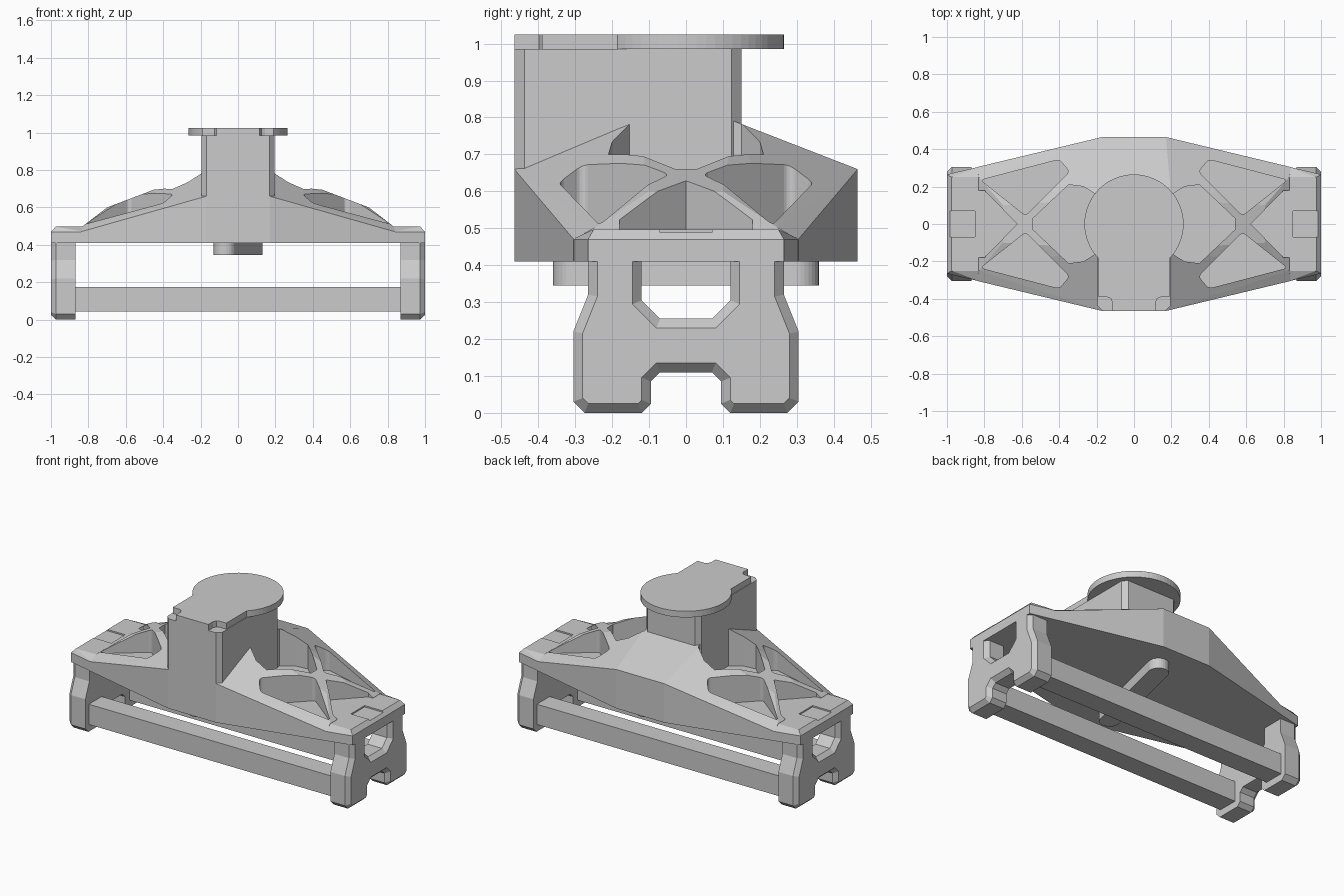
import bpy, bmesh, math
from mathutils import Matrix, Vector

if "Cube" in bpy.data.objects:
    bpy.data.objects.remove(bpy.data.objects["Cube"])


def to_object(name, bm):
    bmesh.ops.recalc_face_normals(bm, faces=bm.faces)
    me = bpy.data.meshes.new(name)
    bm.to_mesh(me)
    bm.free()
    ob = bpy.data.objects.new(name, me)
    bpy.context.collection.objects.link(ob)
    return ob


def prism_bm(pts, z0, z1, rounding=0.0):
    """Extrude an xy outline from z0 to z1, optionally rounding upright edges."""
    bm = bmesh.new()
    f = bm.faces.new([bm.verts.new((x, y, z0)) for x, y in pts])
    r = bmesh.ops.extrude_face_region(bm, geom=[f])
    for v in r["geom"]:
        if isinstance(v, bmesh.types.BMVert):
            v.co.z = z1
    if rounding:
        up = [e for e in bm.edges if abs(e.verts[0].co.z - e.verts[1].co.z) > 1e-4]
        bmesh.ops.bevel(bm, geom=up, offset=rounding, segments=4, profile=0.5, affect='EDGES')
    bmesh.ops.recalc_face_normals(bm, faces=bm.faces)
    return bm


def prism(name, pts, z0, z1, rounding=0.0):
    return to_object(name, prism_bm(pts, z0, z1, rounding))


def hull(name, pts):
    bm = bmesh.new()
    for p in pts:
        bm.verts.new(p)
    bmesh.ops.convex_hull(bm, input=bm.verts)
    bmesh.ops.dissolve_limit(bm, angle_limit=0.01, verts=bm.verts, edges=bm.edges)
    return to_object(name, bm)


def cut(ob, cutter):
    m = ob.modifiers.new("cut", 'BOOLEAN')
    m.operation, m.solver, m.object = 'DIFFERENCE', 'EXACT', cutter
    bpy.context.view_layer.objects.active = ob
    bpy.ops.object.modifier_apply(modifier=m.name)
    bpy.data.objects.remove(cutter, do_unlink=True)


def mirrored(pts, sx, sy):
    return [(x * sx, y * sy) for x, y in pts]


def box(x0, x1, y0, y1):
    return [(x0, y0), (x1, y0), (x1, y1), (x0, y1)]


# Main housing: faceted convex shell
corner = [(0.17, 0.465, 0.41), (0.17, 0.465, 0.66), (0.84, 0.304, 0.41),
          (0.84, 0.304, 0.47), (0.83, 0.25, 0.5), (0.2, 0.13, 0.79), (0.7, 0.1, 0.6)]
housing = hull("housing", [(x * sx, y * sy, z) for x, y, z in corner
                           for sx in (1, -1) for sy in (1, -1)])

# Roof pockets that leave X-shaped ribs
side_pocket = [(0.82, 0.235), (0.40, 0.345), (0.345, 0.28), (0.58, 0.045)]
inner_pocket = [(0.19, 0.15), (0.27, 0.20), (0.35, 0.21), (0.54, 0.03),
                (0.54, -0.03), (0.35, -0.21), (0.27, -0.20), (0.19, -0.15)]
outer_pocket = [(0.625, 0.0), (0.80, 0.18), (0.9, 0.18), (0.9, -0.18), (0.80, -0.18)]
for sx in (1, -1):
    for sy in (1, -1):
        cut(housing, prism("pocket_cutter", mirrored(side_pocket, sx, sy), 0.5, 1, 0.02))
    cut(housing, prism("pocket_cutter", mirrored(inner_pocket, sx, 1), 0.545, 1))
    cut(housing, prism("pocket_cutter", mirrored(outer_pocket, sx, 1), 0.497, 1))

# Ends: cap over each leg frame, with a shallow central channel
cap = [(0.82, 0.308, 0.41), (0.82, 0.308, 0.47), (1, 0.265, 0.41), (1, 0.265, 0.47),
       (0.975, 0.25, 0.497), (0.82, 0.25, 0.497)]
for sx, side in ((1, "right"), (-1, "left")):
    ob = hull(side + "_end_cap", [(x * sx, y * s, z) for x, y, z in cap for s in (1, -1)])
    cut(ob, prism("channel_cutter", mirrored(box(0.85, 1.1, -0.07, 0.07), sx, 1), 0.488, 0.6))

# Leg frames: (y, z) outline with window and foot notch, chamfered outer face
half = [(0.265, 0.44), (0.265, 0.32), (0.305, 0.22), (0.305, 0.03), (0.275, 0.0),
        (0.12, 0.0), (0.095, 0.025), (0.095, 0.085), (0.07, 0.11)]
window = [(0.12, 0.44), (0.12, 0.305), (0.07, 0.255)]
outline = half + [(-y, z) for y, z in reversed(half)] \
    + [(-y, z) for y, z in window] + list(reversed(window))
# The window sides link the right and left uprights above the notch
right = half[:]
loop = right + [(-y, z) for y, z in reversed(half)] + [(-y, z) for y, z in window] + window[::-1]
for sx, side in ((1, "right"), (-1, "left")):
    bm = bmesh.new()
    f = bm.faces.new([bm.verts.new((0.87, y, z)) for y, z in loop])
    r = bmesh.ops.extrude_face_region(bm, geom=[f])
    for v in r["geom"]:
        if isinstance(v, bmesh.types.BMVert):
            v.co.x = 0.973
    bmesh.ops.recalc_face_normals(bm, faces=bm.faces)
    face = max(bm.faces, key=lambda q: q.calc_center_median().x)
    bmesh.ops.inset_region(bm, faces=[face], thickness=0.025, use_even_offset=True)
    for v in face.verts:
        v.co.x = 1.0
    if sx < 0:
        bmesh.ops.transform(bm, matrix=Matrix.Scale(-1, 4, Vector((1, 0, 0))), verts=bm.verts)
    to_object(side + "_leg_frame", bm)

# Lower rails joining the legs
for sy, side in ((-1, "front"), (1, "back")):
    prism(side + "_rail", mirrored(box(-0.88, 0.88, 0.14, 0.27), 1, sy), 0.045, 0.175)

# Tower with chamfered upright corners
c = 0.027
prism("tower", [(-0.195, -0.465 + c), (-0.195 + c, -0.465), (0.195 - c, -0.465),
                (0.195, -0.465 + c), (0.195, 0.15 - c), (0.195 - c, 0.15),
                (-0.195 + c, 0.15), (-0.195, 0.15 - c)], 0.42, 0.986)

# Top plate: disc with a notched tongue
a0 = math.atan2(-0.185, 0.19)
a1 = math.pi - a0
plate = [(0.265 * math.cos(a0 + (a1 - a0) * i / 48),
          0.265 * math.sin(a0 + (a1 - a0) * i / 48)) for i in range(49)]
tongue = [(0.19, -0.39), (0.145, -0.39), (0.125, -0.398), (0.115, -0.42), (0.115, -0.465)]
plate += [(-x, y) for x, y in tongue] + tongue[::-1]
prism("top_plate", plate, 0.985, 1.025)

# Rounded bar under the housing, set at a slight angle
rad, cx, cy = 0.06, 0.07, 0.3
t = math.atan2(cy, cx)
bar = []
for s, start in ((1, t - math.pi / 2), (-1, t + math.pi / 2)):
    bar += [(s * cx + rad * math.cos(start + math.pi * i / 16),
             s * cy + rad * math.sin(start + math.pi * i / 16)) for i in range(17)]
prism("under_bar", bar, 0.345, 0.42)
